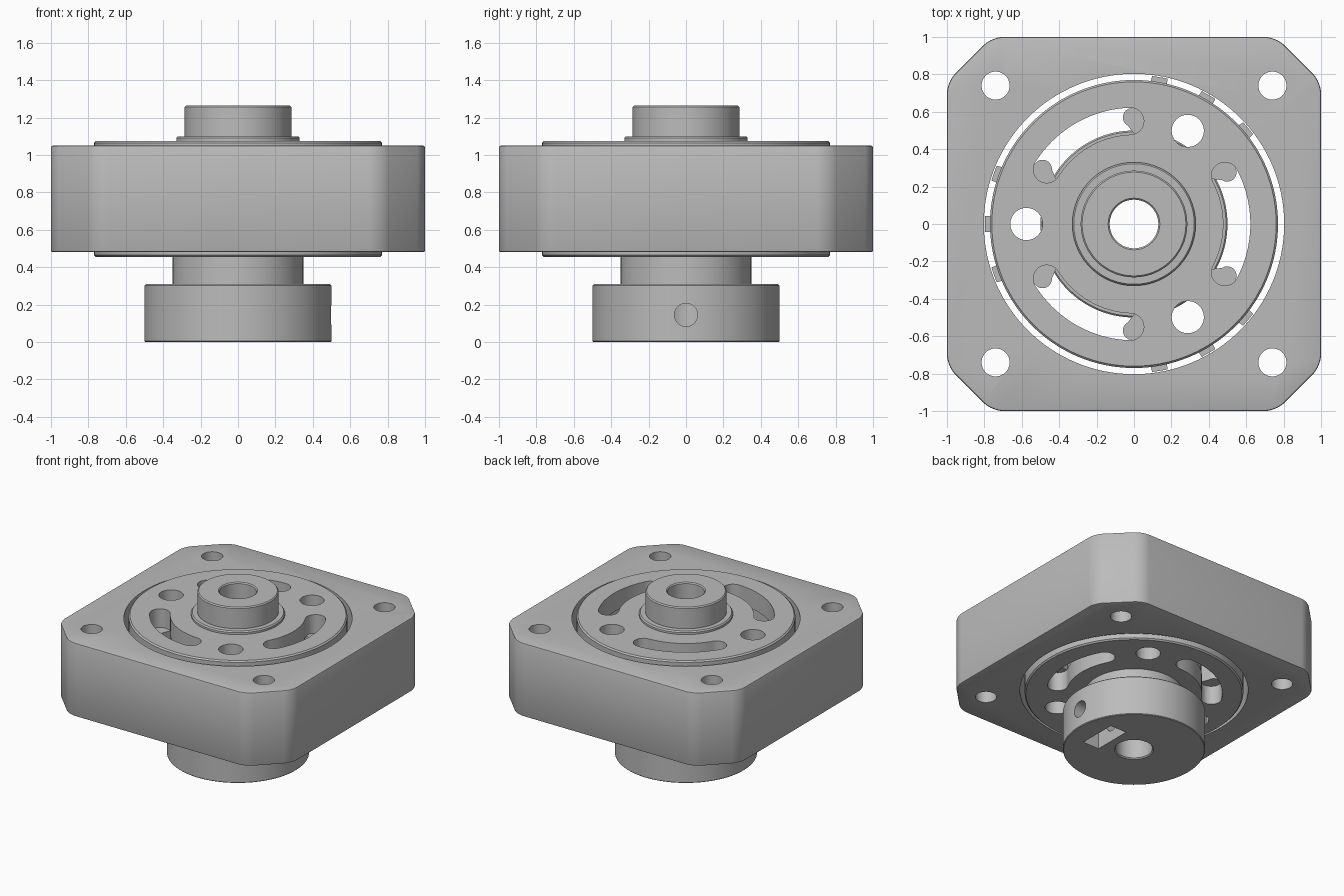
import bpy, bmesh
from math import sin, cos, pi, radians
from mathutils import Matrix

cube = bpy.data.objects.get("Cube")
if cube:
    bpy.data.objects.remove(cube, do_unlink=True)

grey = bpy.data.materials.new("machined grey")
grey.use_nodes = True
grey.diffuse_color = (0.5, 0.5, 0.5, 1)
grey.node_tree.nodes["Principled BSDF"].inputs["Base Color"].default_value = (0.5, 0.5, 0.5, 1)


def add_object(name, bm):
    bmesh.ops.recalc_face_normals(bm, faces=bm.faces)
    mesh = bpy.data.meshes.new(name)
    bm.to_mesh(mesh)
    bm.free()
    mesh.materials.append(grey)
    obj = bpy.data.objects.new(name, mesh)
    bpy.context.collection.objects.link(obj)
    return obj


def arc(r, a0, a1, n, cx=0, cy=0):
    angles = [radians(a0 + (a1 - a0) * i / n) for i in range(n + 1)]
    return [(cx + r * cos(a), cy + r * sin(a)) for a in angles]


def prism_mesh(points, z0, z1):
    bm = bmesh.new()
    base = bm.faces.new([bm.verts.new((x, y, z0)) for x, y in points])
    top = bmesh.ops.extrude_face_region(bm, geom=[base])["geom"]
    moved = [v for v in top if isinstance(v, bmesh.types.BMVert)]
    bmesh.ops.translate(bm, verts=moved, vec=(0, 0, z1 - z0))
    return bm


def prism(name, points, z0, z1):
    return add_object(name, prism_mesh(points, z0, z1))


def lathe(name, profile, steps=128):
    """Spin a closed (radius, z) profile around the z axis."""
    bm = bmesh.new()
    rings = [[bm.verts.new((r * cos(2 * pi * i / steps), r * sin(2 * pi * i / steps), z))
              for r, z in profile] for i in range(steps)]
    n = len(profile)
    for i in range(steps):
        a, b = rings[i], rings[(i + 1) % steps]
        for j in range(n):
            k = (j + 1) % n
            bm.faces.new((a[j], b[j], b[k], a[k]))
    return add_object(name, bm)


def cut(obj, cutters):
    bpy.context.view_layer.objects.active = obj
    for cutter in cutters:
        mod = obj.modifiers.new("cut", "BOOLEAN")
        mod.operation, mod.solver, mod.object = "DIFFERENCE", "EXACT", cutter
        bpy.ops.object.modifier_apply(modifier=mod.name)


def round_cutter(r, x, y):
    return prism("hole_cutter", arc(r, 0, 354, 59, x, y), -0.5, 2)


def polar(r, deg):
    return r * cos(radians(deg)), r * sin(radians(deg))


def slot_outline(mid, half, r, w):
    """Curved slot of half width w with round ends."""
    a, b = mid - half, mid + half
    return (arc(r + w, a, b, 32)
            + arc(w, b, b + 180, 12, *polar(r, b))[1:-1]
            + arc(r - w, b, a, 32)
            + arc(w, a + 180, a + 360, 12, *polar(r, a))[1:-1])


# Housing: square block with rounded corner chamfers and softened rims
c = 0.76
outline = [(c, -1), (1, -c), (1, c), (c, 1), (-c, 1), (-1, c), (-1, -c), (-c, -1)]
bm = prism_mesh(outline, 0.48, 1.05)
uprights = [e for e in bm.edges if abs(e.verts[0].co.z - e.verts[1].co.z) > 0.1]
bmesh.ops.bevel(bm, geom=uprights, offset=0.06, segments=5, profile=0.5, affect="EDGES")
rims = [e for e in bm.edges if abs(e.verts[0].co.z - e.verts[1].co.z) < 0.01]
bmesh.ops.bevel(bm, geom=rims, offset=0.01, segments=2, profile=0.5, affect="EDGES")
housing = add_object("housing", bm)
bore = prism("bore_cutter", arc(0.803, 0, 357.1875, 127), -0.5, 2)
mounts = [round_cutter(0.075, x, y) for x in (-0.74, 0.74) for y in (-0.74, 0.74)]
cut(housing, [bore] + mounts)

# Rotor: two flanges around a core, with a stepped boss on top
rotor = lathe("rotor", [
    (0.13, 0.455), (0.76, 0.455), (0.77, 0.465), (0.77, 0.6), (0.475, 0.6), (0.475, 0.93),
    (0.77, 0.93), (0.77, 1.065), (0.76, 1.075), (0.33, 1.075), (0.33, 1.09), (0.322, 1.1),
    (0.285, 1.1), (0.285, 1.257), (0.277, 1.265), (0.138, 1.265), (0.13, 1.257)])
slots = [prism("slot_cutter", slot_outline(a, 28, 0.55, 0.072), 0.4, 1.2) for a in (0, 120, 240)]
bolts = [round_cutter(0.086, *polar(0.575, a)) for a in (60, 180, 300)]
cut(rotor, slots + bolts)

# Spokes between the flanges, each with three locating teeth
spokes, teeth = [], []
for number, mid in enumerate((60, 180, 300)):
    a, b = mid - 34, mid + 34
    fan = (arc(0.72, a + 3, b - 3, 24) + arc(0.05, b, b + 150, 8, *polar(0.57, b - 3))
           + arc(0.46, b - 6, a + 6, 20) + arc(0.05, a + 210, a + 360, 8, *polar(0.57, a + 3)))
    spoke = prism(f"spoke_{number + 1}", fan, 0.6, 0.93)
    cut(spoke, [bolts[number]])
    spokes.append(spoke)
    for turn in (-20, 0, 20):
        m = mid + turn
        tooth = arc(0.797, m - 3, m + 3, 6) + arc(0.7, m + 4, m - 4, 6)
        teeth.append(prism("locating_tooth", tooth, 0.66, 0.87))

# Clamping hub below, with a nut pocket and a set screw hole on the left side
hub = lathe("clamping_hub", [
    (0.13, 0.008), (0.138, 0), (0.495, 0), (0.5, 0.005), (0.5, 0.302), (0.492, 0.31),
    (0.35, 0.31), (0.35, 0.455), (0.13, 0.455)])
pocket = prism("pocket_cutter", [(0.2, -0.15), (0.34, -0.15), (0.34, 0.15), (0.2, 0.15)], -0.1, 0.24)
screw = prism("screw_cutter", arc(0.062, 0, 348.75, 31), 0.05, 0.7)
screw.data.transform(Matrix.Translation((0, 0, 0.145)) @ Matrix.Rotation(pi / 2, 4, "Y"))
cut(hub, [pocket, screw])

# Remove cutters and smooth the curved walls
for cutter in [bore, pocket, screw] + mounts + slots + bolts:
    bpy.data.objects.remove(cutter, do_unlink=True)
bpy.ops.object.select_all(action="DESELECT")
for obj in [housing, rotor, hub] + spokes + teeth:
    obj.select_set(True)
bpy.context.view_layer.objects.active = housing
bpy.ops.object.shade_smooth_by_angle(angle=radians(30))
